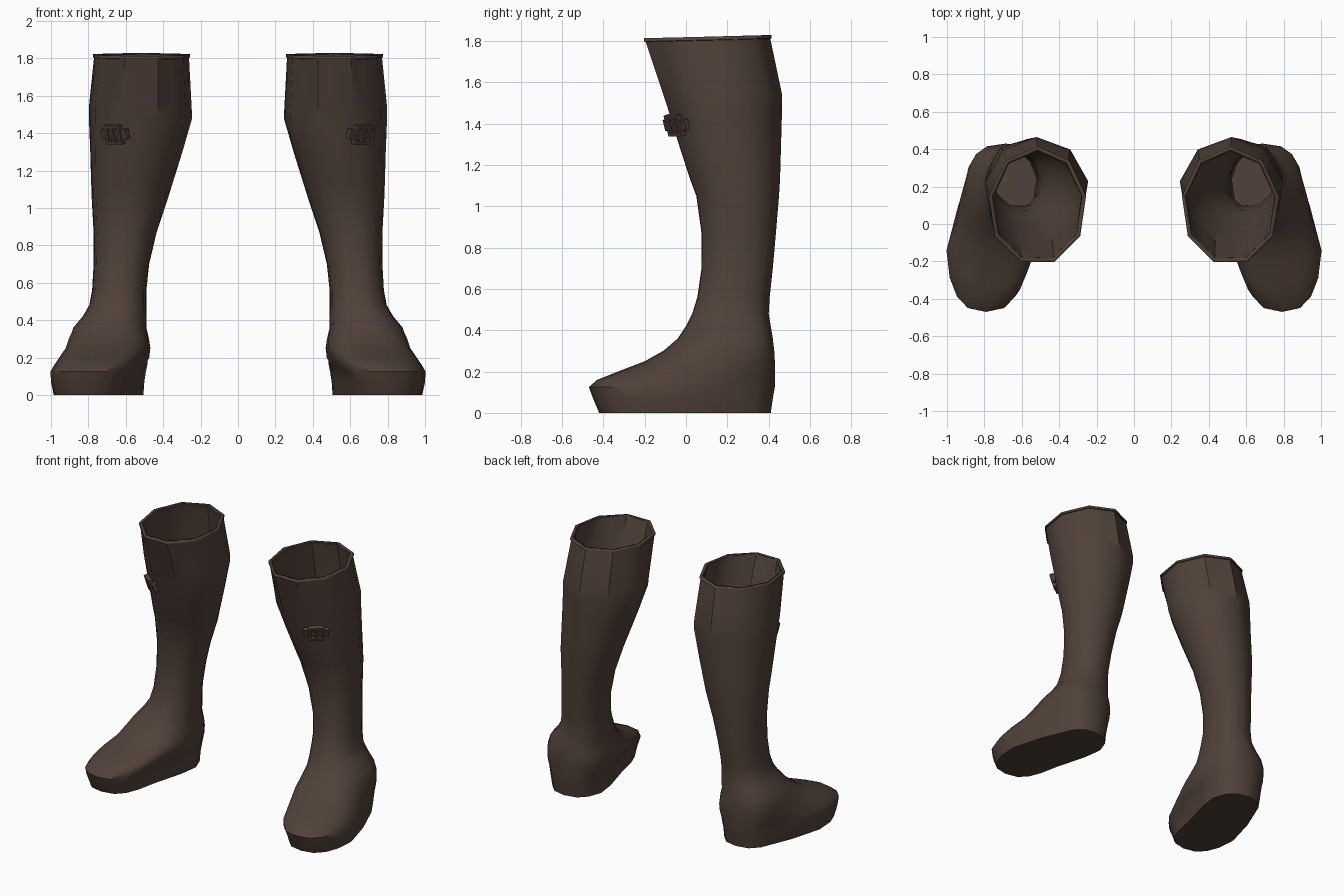
import bpy, bmesh, math
from mathutils import Matrix, Vector

if "Cube" in bpy.data.objects:
    bpy.data.objects.remove(bpy.data.objects["Cube"])


def material(name, colour):
    m = bpy.data.materials.new(name)
    m.diffuse_color = (*colour, 1)
    m.use_nodes = True
    m.node_tree.nodes["Principled BSDF"].inputs["Base Color"].default_value = m.diffuse_color
    return m


leather = material("brown leather", (0.080, 0.053, 0.041))
SIDES = 9


def finish(bm, name, thickness=0):
    bmesh.ops.recalc_face_normals(bm, faces=bm.faces)
    me = bpy.data.meshes.new(name)
    bm.to_mesh(me)
    bm.free()
    me.materials.append(leather)
    ob = bpy.data.objects.new(name, me)
    bpy.context.collection.objects.link(ob)
    if thickness:
        s = ob.modifiers.new("thickness", "SOLIDIFY")
        s.thickness = thickness
        s.offset = -1
    # second boot on the other side
    ob.modifiers.new("pair", "MIRROR").use_axis = (True, False, False)
    return ob


def ring(z, x0, x1, y0, y1, toe_out, roundness):
    """Cross-section: nine-sided on the leg, rounded and turned out at the foot."""
    def unit(a):
        p = 1 - 0.25 * roundness
        s, c = math.sin(a), math.cos(a)
        return Vector((math.copysign(abs(s) ** p, s), math.copysign(abs(c) ** p, c)))

    step = 2 * math.pi / SIDES
    pts = []
    for k in range(SIDES):
        a, b = unit(k * step), unit((k + 1) * step)
        pts += [a, ((a + b) / 2).lerp(unit((k + 0.5) * step), roundness)]
    lo = [min(p[i] for p in pts) for i in (0, 1)]
    hi = [max(p[i] for p in pts) for i in (0, 1)]
    out = []
    for p in pts:
        u = (p.x - lo[0]) / (hi[0] - lo[0])
        v = (p.y - lo[1]) / (hi[1] - lo[1])
        y = y0 + v * (y1 - y0)
        x = x0 + u * (x1 - x0) + toe_out * max(0, min(1, (0.25 - y) / 0.4))
        tilt = 0.015 * (v - 1) if z > 1.75 else 0
        out.append((x, y, z + tilt))
    return out


# z, inner x, outer x, front y, back y, toe turn-out, roundness
ROWS = [
    (0.00, 0.485, 0.885, -0.42, 0.41, 0.11, 1),
    (0.07, 0.480, 0.895, -0.45, 0.42, 0.11, 1),
    (0.125, 0.472, 0.90, -0.47, 0.43, 0.105, 1),
    (0.16, 0.465, 0.905, -0.43, 0.43, 0.085, 1),
    (0.20, 0.460, 0.91, -0.33, 0.43, 0.06, 1),
    (0.25, 0.465, 0.905, -0.20, 0.43, 0.03, 1),
    (0.30, 0.475, 0.90, -0.11, 0.427, 0.015, 0.9),
    (0.36, 0.490, 0.88, -0.04, 0.42, 0, 0.7),
    (0.42, 0.490, 0.83, 0.00, 0.41, 0, 0.6),
    (0.48, 0.490, 0.795, 0.03, 0.40, 0, 0.5),
    (0.56, 0.490, 0.78, 0.055, 0.405, 0, 0.4),
    (0.70, 0.475, 0.772, 0.075, 0.42, 0, 0.4),
    (0.87, 0.435, 0.772, 0.075, 0.435, 0, 0.3),
    (1.05, 0.375, 0.782, 0.05, 0.45, 0, 0.3),
    (1.13, 0.350, 0.785, 0.02, 0.455, 0, 0.2),
    (1.30, 0.297, 0.79, -0.035, 0.46, 0, 0.1),
    (1.48, 0.245, 0.797, -0.09, 0.465, 0, 0),
    (1.54, 0.248, 0.797, -0.11, 0.465, 0, 0),
    (1.81, 0.262, 0.770, -0.195, 0.408, 0, 0),
    # rim lip
    (1.812, 0.256, 0.776, -0.203, 0.414, 0, 0),
    (1.828, 0.256, 0.776, -0.203, 0.414, 0, 0),
]

# boot shell: sole cap and open top
bm = bmesh.new()
rings = [[bm.verts.new(p) for p in ring(*r)] for r in ROWS]
bm.faces.new(rings[0])
for a, b in zip(rings, rings[1:]):
    for i in range(len(a)):
        j = (i + 1) % len(a)
        bm.faces.new((a[i], a[j], b[j], b[i]))
boot = finish(bm, "boot", 0.022)
bpy.context.view_layer.objects.active = boot
boot.select_set(True)
bpy.ops.object.shade_smooth_by_angle(angle=math.radians(40))
# keep the pair modifier after the smoothing and thickness

# buckle set flat on the outer front of the calf
place = (Matrix.Translation((0.655, -0.045, 1.395))
         @ Matrix.Rotation(math.radians(38), 4, "Z")
         @ Matrix.Rotation(math.radians(17), 4, "X"))


def boxes(name, parts):
    bm = bmesh.new()
    for centre, size in parts:
        m = place @ Matrix.Translation(centre) @ Matrix.Diagonal((*size, 1))
        bmesh.ops.create_cube(bm, size=1, matrix=m)
    return finish(bm, name)


boxes("buckle_strap", [((0, 0, 0), (0.165, 0.03, 0.055))])
boxes("buckle_frame", [((s * 0.042, -0.012, 0), (0.018, 0.03, 0.105)) for s in (-1, 1)]
      + [((0, -0.012, s * 0.044), (0.066, 0.03, 0.017)) for s in (-1, 1)])
boxes("buckle_prong", [((0, -0.02, 0), (0.016, 0.02, 0.075))])
